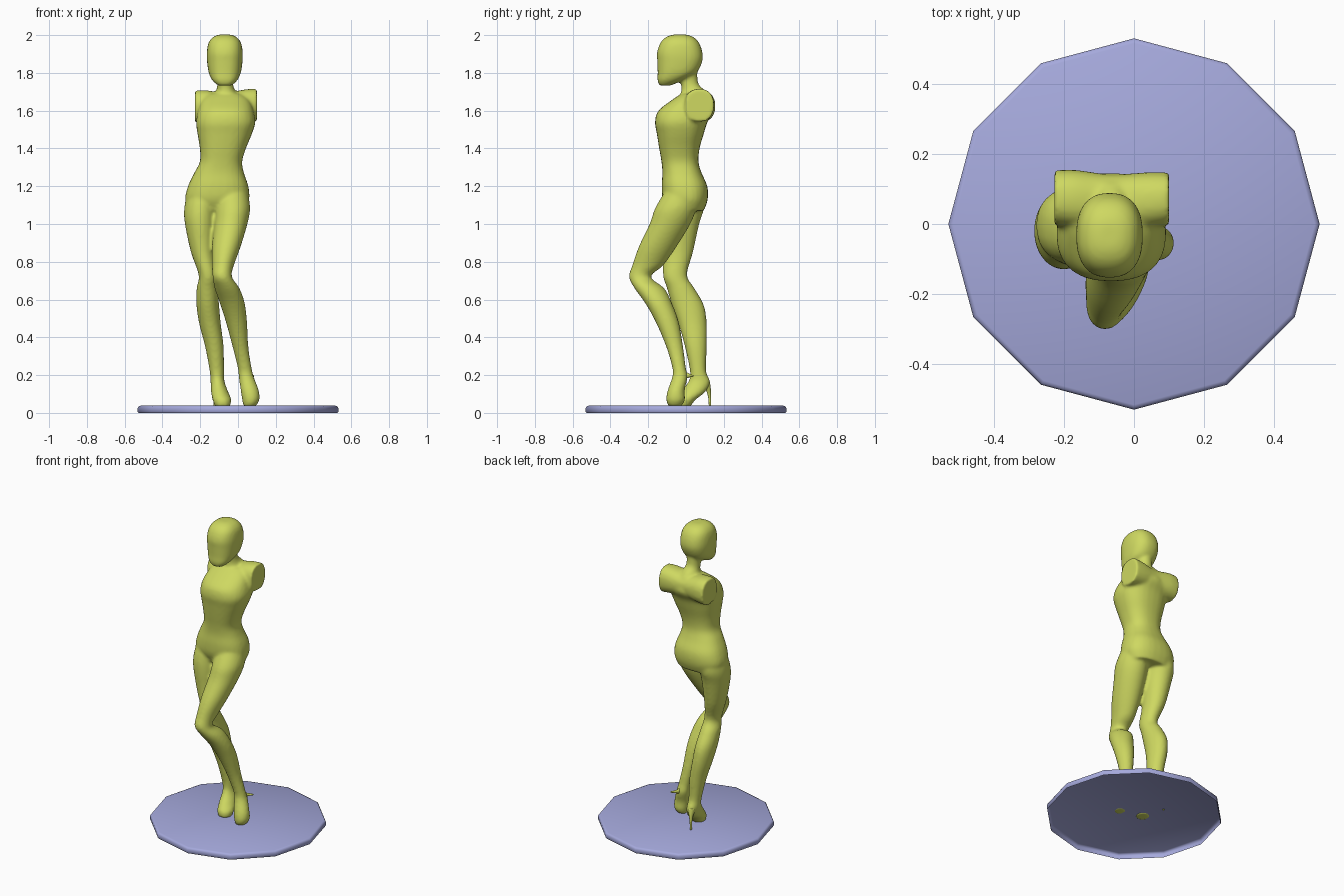
import bpy, bmesh, math


def material(name, color):
    m = bpy.data.materials.new(name)
    m.diffuse_color = color
    return m


def spline(a, b, c, d, t):
    return tuple(0.5 * (2*q + (r-p)*t + (2*p-5*q+4*r-s)*t*t + (3*q-p-3*r+s)*t**3)
                 for p, q, r, s in zip(a, b, c, d))


def loft(bm, rings, axis='z', power=2.0, steps=4, n=28):
    """Skin rings (x, y, z, r1, r2); r1/r2 lie in xy (axis z) or yz (axis x)."""
    full = []
    for i in range(len(rings) - 1):
        quad = [rings[min(max(k, 0), len(rings)-1)] for k in range(i-1, i+3)]
        full += [spline(*quad, s/steps) for s in range(steps)]
    full.append(rings[-1])
    loops = []
    for x, y, z, r1, r2 in full:
        loop = []
        for k in range(n):
            a = 2*math.pi*k/n
            u = r1*math.copysign(abs(math.cos(a))**(2/power), math.cos(a))
            v = r2*math.copysign(abs(math.sin(a))**(2/power), math.sin(a))
            loop.append(bm.verts.new((x+u, y+v, z) if axis == 'z' else (x, y+u, z+v)))
        loops.append(loop)
    for lo, hi in zip(loops, loops[1:]):
        for k in range(n):
            bm.faces.new((lo[k], lo[(k+1) % n], hi[(k+1) % n], hi[k]))
    bm.faces.new(loops[0][::-1])
    bm.faces.new(loops[-1])


def make(name, bm, mat):
    bmesh.ops.recalc_face_normals(bm, faces=bm.faces[:])
    me = bpy.data.meshes.new(name)
    bm.to_mesh(me)
    bm.free()
    me.materials.append(mat)
    for p in me.polygons:
        p.use_smooth = True
    ob = bpy.data.objects.new(name, me)
    bpy.context.collection.objects.link(ob)
    return ob


skin = material("figure_green", (0.62, 0.69, 0.12, 1))
lilac = material("base_lilac", (0.38, 0.40, 0.72, 1))

body = bmesh.new()
# head
loft(body, [(-.07, -.112, 1.732, .035, .028), (-.07, -.085, 1.76, .066, .066),
            (-.07, -.048, 1.80, .085, .102), (-.07, -.033, 1.86, .094, .119),
            (-.07, -.033, 1.91, .095, .120), (-.07, -.033, 1.96, .086, .102),
            (-.07, -.033, 1.99, .062, .072), (-.07, -.033, 2.003, .03, .035)], power=2.4)
# neck
loft(body, [(-.07, .01, 1.80, .045, .05), (-.068, .02, 1.74, .042, .047),
            (-.065, .04, 1.70, .054, .066), (-.065, .04, 1.64, .09, .08)])
# torso
loft(body, [(-.065, .045, 1.69, .085, .07), (-.065, .03, 1.66, .125, .10),
            (-.065, 0, 1.60, .148, .146), (-.065, -.025, 1.54, .157, .139),
            (-.07, -.03, 1.48, .145, .125), (-.08, -.035, 1.40, .122, .107),
            (-.09, -.032, 1.33, .112, .098), (-.10, -.021, 1.27, .132, .104),
            (-.105, -.008, 1.20, .160, .121), (-.11, -.004, 1.13, .170, .119),
            (-.11, 0, 1.07, .145, .095)], power=2.4)
# shoulders with flat cut arm stubs
loft(body, [(-.228, .075, 1.622, .078, .085), (-.17, .072, 1.625, .083, .083),
            (-.065, .062, 1.625, .08, .07), (.04, .068, 1.63, .08, .083),
            (.1, .072, 1.628, .076, .088)], axis='x', power=2.3)
# straight leg and foot
loft(body, [(-.19, -.005, 1.16, .08, .10), (-.20, -.015, 1.08, .085, .11),
            (-.20, -.03, 1.0, .081, .10), (-.187, -.042, .85, .062, .079),
            (-.16, -.058, .73, .048, .064), (-.163, -.028, .66, .056, .073),
            (-.16, .01, .57, .060, .085), (-.148, .035, .47, .057, .075),
            (-.125, .052, .35, .049, .058), (-.112, .064, .22, .038, .043),
            (-.108, .07, .165, .037, .058), (-.097, .035, .11, .046, .066),
            (-.085, -.005, .07, .05, .056), (-.082, -.018, .034, .04, .042)])
# bent leg and raised foot
loft(body, [(-.03, -.02, 1.16, .085, .10), (-.028, -.055, 1.08, .092, .11),
            (-.038, -.085, 1.0, .088, .108), (-.062, -.150, .88, .076, .10),
            (-.08, -.203, .78, .058, .082), (-.083, -.244, .72, .051, .058),
            (-.058, -.194, .66, .066, .079), (-.03, -.145, .58, .066, .071),
            (-.008, -.099, .48, .056, .061), (.013, -.06, .35, .042, .045),
            (.035, -.037, .24, .037, .036), (.044, -.032, .19, .040, .041),
            (.062, -.052, .12, .048, .045), (.068, -.055, .07, .046, .05),
            (.062, -.058, .036, .034, .036)])
figure = make("figure_body", body, skin)
remesh = figure.modifiers.new("blend", 'REMESH')
remesh.mode = 'VOXEL'
remesh.voxel_size = 0.009
remesh.use_smooth_shade = True
smooth = figure.modifiers.new("soften", 'SMOOTH')
smooth.factor = 0.5
smooth.iterations = 7

# stiletto heels
heel = bmesh.new()
loft(heel, [(-.112, .095, .17, .026, .03), (-.118, .115, .13, .014, .016),
            (-.123, .124, .09, .008, .008), (-.125, .127, .034, .006, .006)], n=12)
make("standing_heel", heel, skin)
heel = bmesh.new()
loft(heel, [(.042, -.02, .20, .025, .025), (.055, .005, .198, .015, .014),
            (.068, .022, .197, .008, .008), (.085, .036, .196, .005, .005)],
     axis='x', n=12)
make("raised_heel", heel, skin)

# twelve-sided open-bottomed plinth with a rounded top edge
plinth = bmesh.new()
loops = []
for r, z in [(.527, 0), (.531, .006), (.531, .026), (.526, .034), (.517, .038)]:
    loops.append([plinth.verts.new((r*math.cos(k*math.pi/6), r*math.sin(k*math.pi/6), z))
                  for k in range(12)])
for lo, hi in zip(loops, loops[1:]):
    for k in range(12):
        plinth.faces.new((lo[k], lo[(k+1) % 12], hi[(k+1) % 12], hi[k]))
plinth.faces.new(loops[-1])
make("plinth", plinth, lilac)
